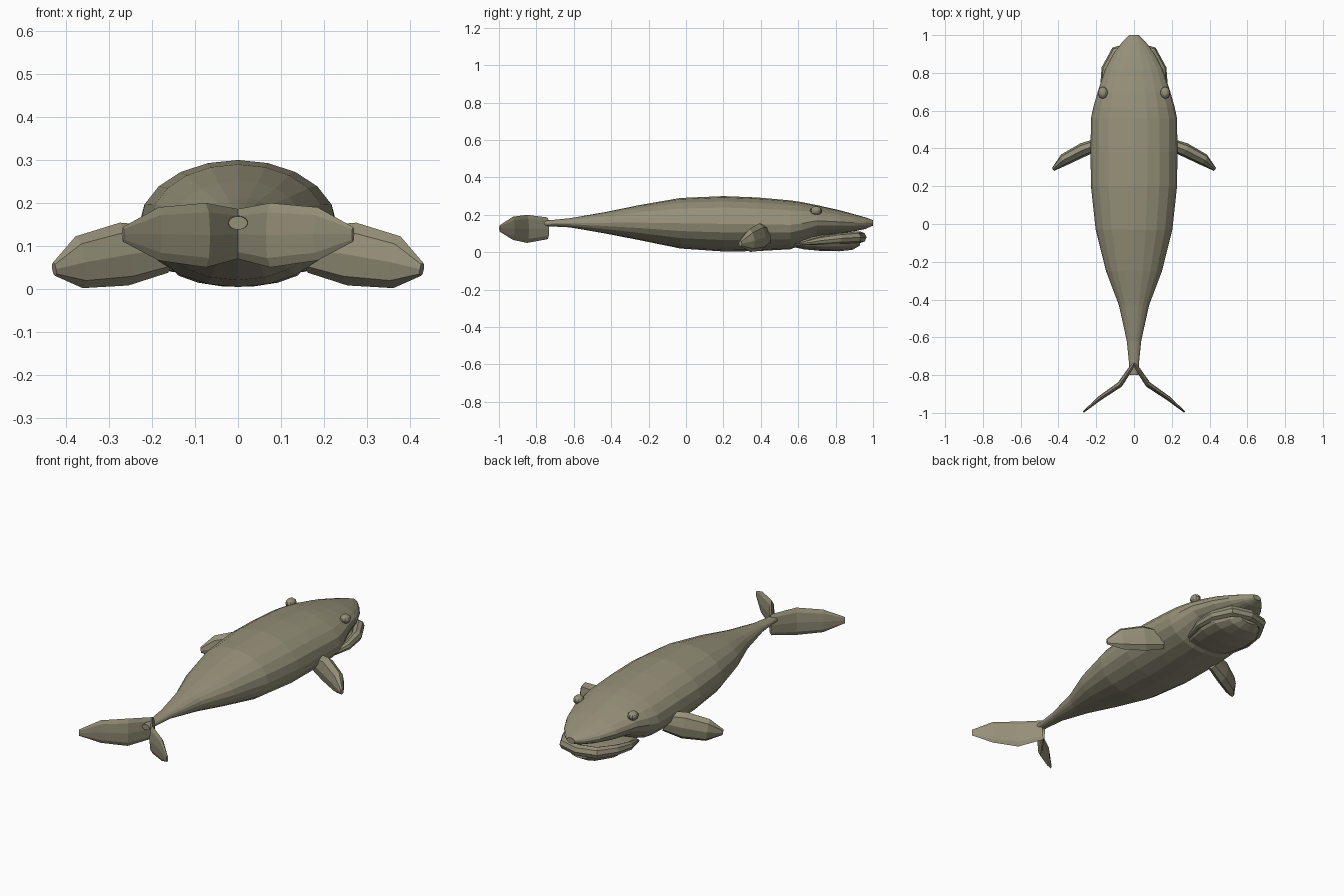
import bpy, bmesh, math
from mathutils import Vector

cube = bpy.data.objects.get("Cube")
if cube:
    bpy.data.objects.remove(cube, do_unlink=True)

skin = bpy.data.materials.new("olive grey skin")
skin.use_nodes = True
colour = (0.30, 0.28, 0.19, 1)
skin.diffuse_color = colour
skin.node_tree.nodes["Principled BSDF"].inputs["Base Color"].default_value = colour


def loft(name, rings, sides):
    """Skin elliptical rings, each given as centre, half axis u, half axis v."""
    bm = bmesh.new()
    loops = []
    for c, u, v in rings:
        angles = [2 * math.pi * i / sides for i in range(sides)]
        loops.append([bm.verts.new(c + u * math.cos(a) + v * math.sin(a)) for a in angles])
    for a, b in zip(loops, loops[1:]):
        for i in range(sides):
            j = (i + 1) % sides
            bm.faces.new((a[i], a[j], b[j], b[i]))
    bm.faces.new(loops[0])
    bm.faces.new(loops[-1])
    bmesh.ops.recalc_face_normals(bm, faces=bm.faces)
    mesh = bpy.data.meshes.new(name)
    bm.to_mesh(mesh)
    bm.free()
    mesh.materials.append(skin)
    obj = bpy.data.objects.new(name, mesh)
    bpy.context.collection.objects.link(obj)
    return obj


def hull(name, stations, sides):
    """Loft along y from (y, half width, bottom, top)."""
    loft(name, [(Vector((0, y, (lo + hi) / 2)), Vector((w, 0, 0)),
                 Vector((0, 0, (hi - lo) / 2))) for y, w, lo, hi in stations], sides)


def blade(name, stations, side):
    """Flat limb with upright chord from (x, y, z, half chord, half thickness)."""
    pts = [Vector((side * s[0], s[1], s[2])) for s in stations]
    axis = (pts[-1] - pts[0]).normalized()
    up = Vector((0, 0, 1))
    chord = (up - axis * up.dot(axis)).normalized()
    flat = axis.cross(chord)
    loft(name, [(p, flat * s[4], chord * s[3]) for p, s in zip(pts, stations)], 8)


# Body with raised upper jaw and slim tail stock
hull("body", [
    (1.0, .025, .142, .172), (.96, .065, .125, .186), (.9, .11, .112, .203),
    (.82, .152, .1, .225), (.7, .192, .085, .252), (.62, .215, .04, .268),
    (.56, .228, .016, .277), (.38, .23, .006, .293), (.2, .228, .004, .3),
    (-.03, .203, .02, .29), (-.25, .148, .065, .252), (-.43, .08, .1, .215),
    (-.62, .038, .133, .182), (-.72, .028, .138, .172), (-.8, .022, .138, .169)], 20)

# Lower jaw bowl
hull("lower_jaw", [
    (.56, .11, .03, .07), (.63, .135, .015, .085), (.72, .155, .006, .095),
    (.82, .15, .004, .1), (.89, .11, .012, .1), (.93, .06, .035, .095)], 14)

# Lip roll around the jaw
half = [(.135, .61, .045, .008), (.158, .72, .062, .022), (.145, .82, .074, .028),
        (.095, .91, .08, .031)]
path = half + [(0, .935, .08, .03)] + [(-x, y, z, r) for x, y, z, r in reversed(half)]
points = [Vector(p[:3]) for p in path]
rings = []
for i, p in enumerate(points):
    t = (points[min(i + 1, len(points) - 1)] - points[max(i - 1, 0)]).normalized()
    out = t.cross(Vector((0, 0, 1))).normalized()
    rings.append((p, out * path[i][3], t.cross(out) * path[i][3]))
loft("lower_lip", rings, 8)

# Paired fins, flukes and eyes
fin = [(.17, .43, .092, .055, .03), (.265, .395, .081, .074, .037),
       (.37, .34, .062, .061, .032), (.428, .29, .046, .016, .01)]
fluke = [(0, -.74, .128, .058, .012), (.075, -.85, .125, .075, .015),
         (.185, -.925, .128, .062, .012), (.268, -.996, .127, .017, .004)]
for label, side in (("left", 1), ("right", -1)):
    blade(label + "_flipper", fin, side)
    blade(label + "_fluke", fluke, side)
    bpy.ops.mesh.primitive_uv_sphere_add(segments=10, ring_count=6, radius=1,
                                         location=(side * .165, .695, .222))
    eye = bpy.context.object
    eye.name = label + "_eye"
    eye.scale = (.026, .032, .024)
    eye.data.materials.append(skin)
